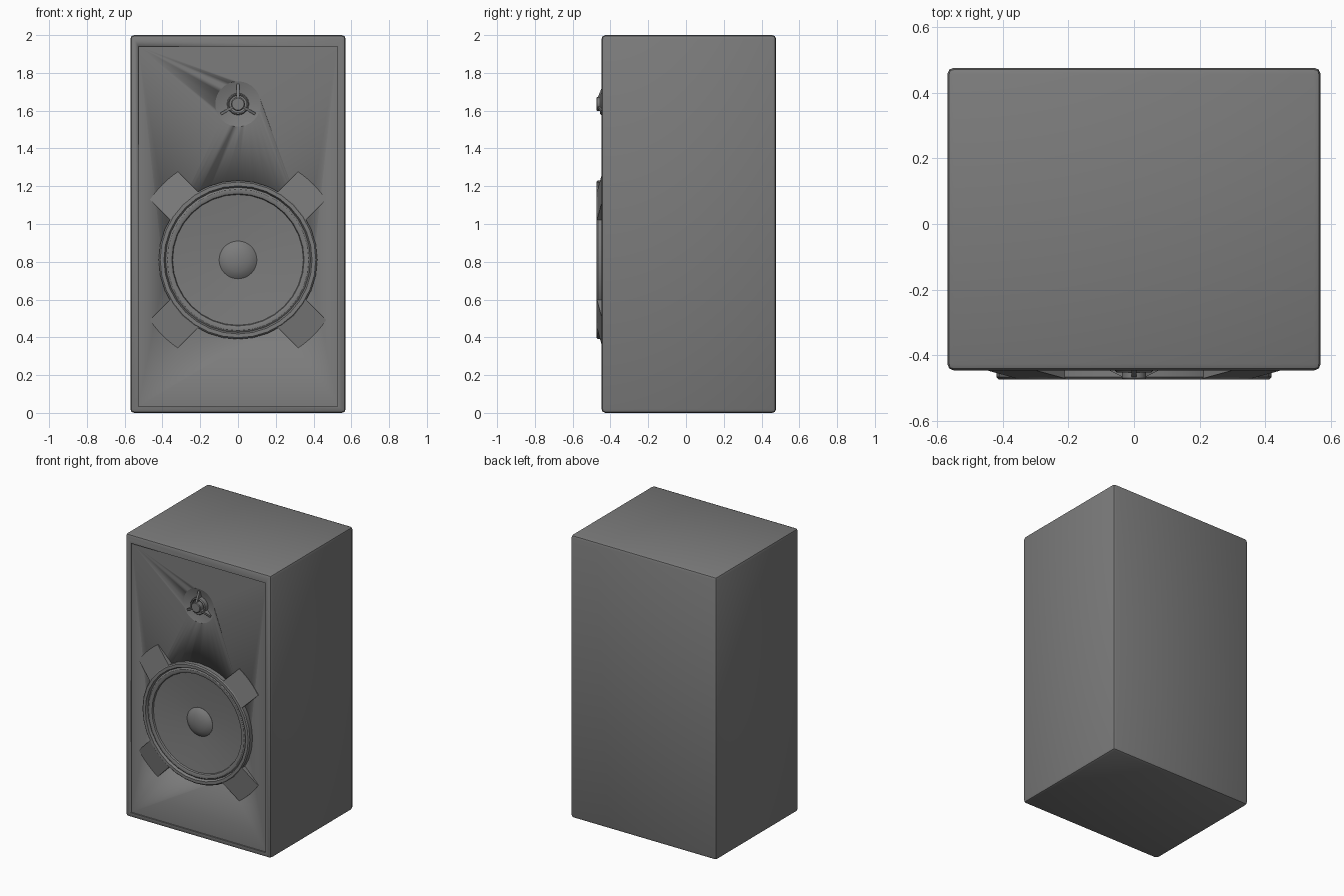
import bpy, bmesh
from math import sin, cos, asin, radians, pi
from mathutils import Matrix, Vector

default = bpy.data.objects.get("Cube")
if default:
    bpy.data.objects.remove(default, do_unlink=True)

grey = bpy.data.materials.new("charcoal_grey")
grey.use_nodes = True
grey.diffuse_color = (0.2, 0.2, 0.2, 1)
grey.node_tree.nodes["Principled BSDF"].inputs["Base Color"].default_value = (0.2, 0.2, 0.2, 1)

WOOFER_Z, TWEETER_Z = 0.81, 1.635
PANEL_Y = -0.437


def finish(name, bm, angle=30):
    bmesh.ops.recalc_face_normals(bm, faces=bm.faces)
    mesh = bpy.data.meshes.new(name)
    bm.to_mesh(mesh)
    bm.free()
    mesh.materials.append(grey)
    ob = bpy.data.objects.new(name, mesh)
    bpy.context.collection.objects.link(ob)
    bpy.ops.object.select_all(action='DESELECT')
    ob.select_set(True)
    bpy.context.view_layer.objects.active = ob
    bpy.ops.object.shade_smooth_by_angle(angle=radians(angle))
    return ob


def box(name, lo, hi, bevel=0):
    lo, hi = Vector(lo), Vector(hi)
    bm = bmesh.new()
    bmesh.ops.create_cube(bm, size=1)
    bmesh.ops.scale(bm, vec=hi - lo, verts=bm.verts)
    bmesh.ops.translate(bm, vec=(lo + hi) / 2, verts=bm.verts)
    if bevel:
        bmesh.ops.bevel(bm, geom=bm.edges[:], offset=bevel, segments=2,
                        profile=0.5, affect='EDGES')
    return finish(name, bm)


def lathe(name, profile, z, steps=32):
    """Spin (radius, y) points around a front-to-back axis at height z."""
    bm = bmesh.new()
    verts = [bm.verts.new((r, y, z)) for r, y in profile]
    edges = [bm.edges.new(pair) for pair in zip(verts, verts[1:])]
    bmesh.ops.spin(bm, geom=verts + edges, cent=(0, 0, z), axis=(0, 1, 0),
                   angle=2 * pi, steps=steps, use_merge=False)
    bmesh.ops.remove_doubles(bm, verts=bm.verts, dist=0.0005)
    return finish(name, bm)


def radial_plate(name, outline, front, z, degrees):
    """Extrude a (outward, sideways) outline to a front given by front(outward)."""
    bm = bmesh.new()
    back = [bm.verts.new((u, -0.41, v)) for u, v in outline]
    face = bm.faces.new(back)
    new = bmesh.ops.extrude_face_region(bm, geom=[face])["geom"]
    for v in new:
        if isinstance(v, bmesh.types.BMVert):
            v.co.y = front(v.co.x)
    # close the back, which the extrusion may have left open
    bmesh.ops.holes_fill(bm, edges=bm.edges, sides=0)
    bm.transform(Matrix.Translation((0, 0, z)) @ Matrix.Rotation(-radians(degrees), 4, 'Y'))
    return finish(name, bm)


def cut(target, cutter):
    bpy.context.view_layer.objects.active = target
    mod = target.modifiers.new("cut", 'BOOLEAN')
    mod.operation = 'DIFFERENCE'
    mod.solver = 'EXACT'
    mod.object = cutter
    bpy.ops.object.modifier_apply(modifier=mod.name)
    bpy.data.objects.remove(cutter, do_unlink=True)


# Cabinet with a recessed baffle, a woofer hole and a shallow tweeter dish
cabinet = box("cabinet", (-0.57, -0.447, 0), (0.57, 0.477, 2), bevel=0.02)
cut(cabinet, box("baffle_cutter", (-0.527, -0.6, 0.035), (0.527, PANEL_Y, 1.94)))
cut(cabinet, lathe("woofer_cutter", [(0, -0.6), (0.4, -0.6), (0.4, -0.4), (0, -0.4)], WOOFER_Z))
cut(cabinet, lathe("dish_cutter", [(0, -0.6), (0.12, -0.6), (0.12, PANEL_Y),
                                   (0.05, -0.415), (0, -0.415)], TWEETER_Z))

# Woofer: rim, rolled surround, cone and dust cap
lathe("woofer_rim", [(0, -0.395), (0.42, -0.395), (0.42, -0.467), (0.412, -0.475),
                     (0.392, -0.475), (0.384, -0.458), (0.375, -0.465), (0.362, -0.466),
                     (0.35, -0.461), (0.346, -0.45), (0.1, -0.425), (0, -0.425)], WOOFER_Z)
lathe("dust_cap", [(0, -0.42), (0.1, -0.42), (0.1, -0.426), (0.085, -0.438),
                   (0.06, -0.449), (0.03, -0.455), (0, -0.457)], WOOFER_Z)

# Four sloping mounting lugs around the woofer
half, reach = 0.105, 0.565
spread = asin(half / reach)
arc = [spread * t / 3 for t in range(-3, 4)]
lug = [(0.395, half), (0.395, -half)] + [(reach * cos(a), reach * sin(a)) for a in arc]
for corner in range(4):
    radial_plate(f"mounting_lug_{corner + 1}", lug,
                 lambda u: -0.473 + 0.033 * max(0, u - 0.405) / 0.16,
                 WOOFER_Z, 45 + 90 * corner)

# Tweeter: hub, ring and three tapering fins
lathe("tweeter_hub", [(0, -0.41), (0.037, -0.41), (0.037, -0.47), (0.032, -0.475),
                      (0, -0.475)], TWEETER_Z, 16)
lathe("tweeter_ring", [(0.045, -0.41), (0.058, -0.41), (0.058, -0.448), (0.052, -0.454),
                       (0.045, -0.448), (0.045, -0.41)], TWEETER_Z, 24)
fin = [(0.02, 0.007), (0.02, -0.007), (0.105, -0.007), (0.105, 0.007)]
for i in range(3):
    radial_plate(f"tweeter_fin_{i + 1}", fin,
                 lambda u: -0.474 + 0.036 * (u - 0.02) / 0.085,
                 TWEETER_Z, 90 + 120 * i)
